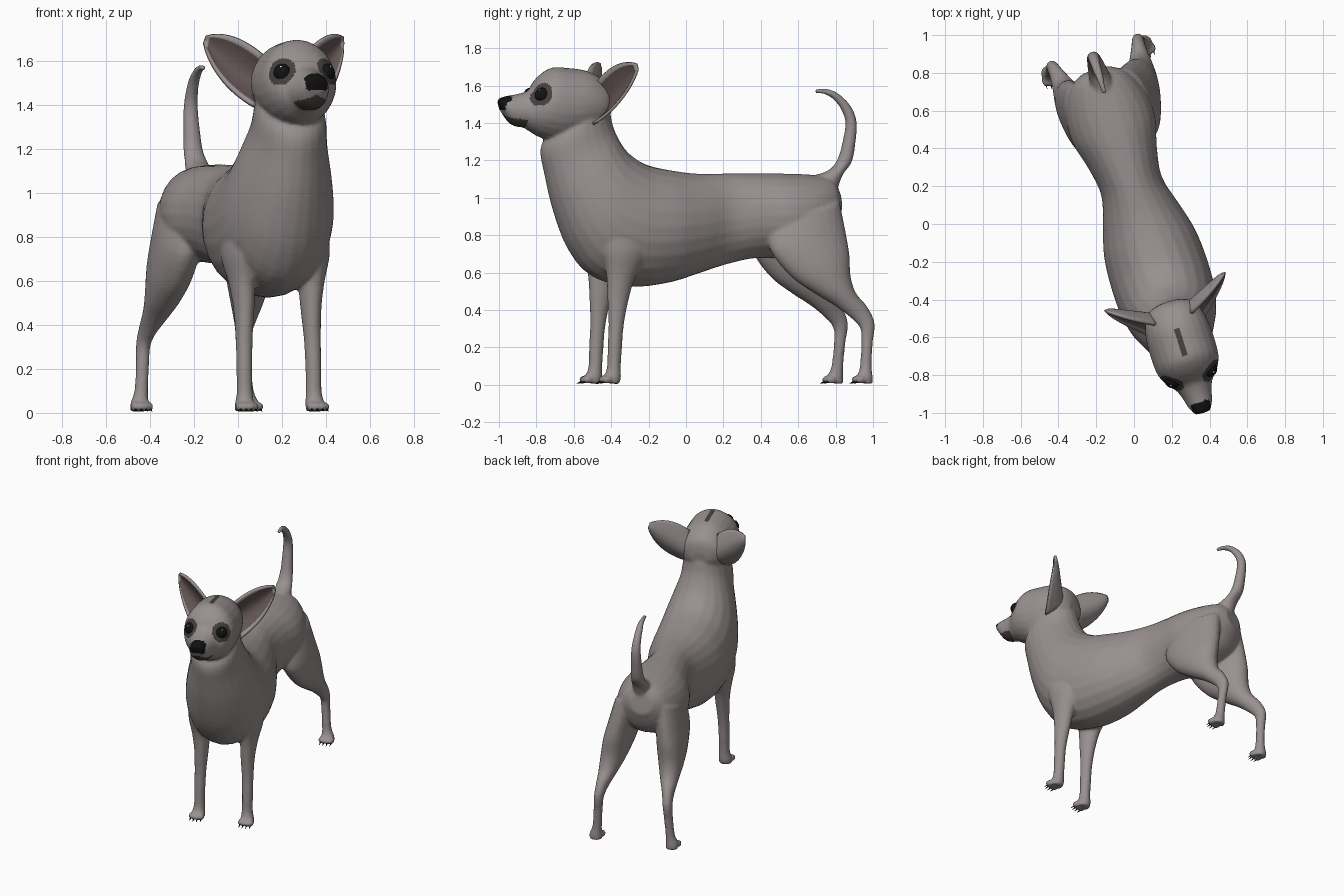
import bpy
import bmesh
import math
from mathutils import Matrix, Vector
from mathutils.bvhtree import BVHTree

if "Cube" in bpy.data.objects:
    bpy.data.objects.remove(bpy.data.objects["Cube"])

# The dog stands turned on the ground
TURN = math.radians(17.5)
PLACE = Matrix.Translation((.046, .014, 0)) @ Matrix.Rotation(TURN, 4, 'Z')


def material(name, colour):
    mat = bpy.data.materials.new(name)
    mat.use_nodes = True
    mat.diffuse_color = (*colour, 1)
    shader = mat.node_tree.nodes["Principled BSDF"]
    shader.inputs["Base Color"].default_value = (*colour, 1)
    shader.inputs["Roughness"].default_value = .8
    return mat


COAT = material("grey coat", (.315, .28, .277))
INNER = material("inner ear brown", (.125, .093, .09))
DARK = material("dark brown marking", (.062, .05, .05))
BLACK = material("black", (.006, .006, .006))
WHITE = material("eye glint", (.8, .8, .8))


def point(x, y, z):
    """Point on the dog, with y measured along the turned midline."""
    return Vector((x, (y - .014) / math.cos(TURN), z))


def add_object(name, bm, mats):
    mesh = bpy.data.meshes.new(name)
    bm.to_mesh(mesh)
    bm.free()
    ob = bpy.data.objects.new(name, mesh)
    bpy.context.collection.objects.link(ob)
    for mat in mats:
        mesh.materials.append(mat)
    ob.matrix_world = PLACE
    mesh.shade_smooth()
    return ob


def catmull(a, b, c, d, t):
    return [(2 * q + (r - p) * t + (2 * p - 5 * q + 4 * r - s) * t ** 2
             + (3 * q - p - 3 * r + s) * t ** 3) / 2
            for p, q, r, s in zip(a, b, c, d)]


def loft(bm, rows, side=1, steps=4, count=24):
    """Rows: first y, z; opposite y, z; half width; sideways centre."""
    rows = [tuple(r) + (0,) * (6 - len(r)) for r in rows]
    ext = [rows[0]] + rows + [rows[-1]]
    fine = [catmull(*ext[i:i + 4], k / steps)
            for i in range(len(rows) - 1) for k in range(steps)] + [rows[-1]]
    rings = []
    for y1, z1, y2, z2, w, x in fine:
        a, b = point(x * side, y1, z1), point(x * side, y2, z2)
        mid, arm = (a + b) / 2, (a - b) / 2
        angles = [math.tau * i / count for i in range(count)]
        rings.append([bm.verts.new(mid + arm * math.cos(t) + Vector((w * math.sin(t), 0, 0)))
                      for t in angles])
    faces = [bm.faces.new((p[i - 1], p[i], q[i], q[i - 1]))
             for p, q in zip(rings, rings[1:]) for i in range(count)]
    faces += [bm.faces.new(rings[0]), bm.faces.new(rings[-1])]
    bmesh.ops.recalc_face_normals(bm, faces=faces)


def ball(bm, centre, size, segments=14):
    m = Matrix.Translation(centre) @ Matrix.Diagonal((*size, 1))
    bmesh.ops.create_uvsphere(bm, u_segments=segments, v_segments=segments // 2 + 2,
                              radius=1, matrix=m)


# Profiles: top and bottom edge of each cross-section, and half width
torso = [(.80, 1.06, .82, .92, .08), (.76, 1.11, .76, .78, .16), (.65, 1.125, .62, .7, .22),
         (.5, 1.13, .5, .68, .23), (.35, 1.13, .35, .675, .19), (.2, 1.13, .2, .64, .168),
         (.05, 1.13, .05, .59, .21), (-.1, 1.15, -.1, .545, .252), (-.22, 1.18, -.3, .525, .265),
         (-.3, 1.23, -.5, .58, .26), (-.34, 1.27, -.62, .72, .242), (-.37, 1.32, -.7, .92, .21),
         (-.395, 1.38, -.75, 1.12, .175), (-.41, 1.45, -.772, 1.26, .162),
         (-.42, 1.5, -.72, 1.36, .15)]
head = [(-.41, 1.52, -.42, 1.42, .06), (-.43, 1.61, -.48, 1.36, .135),
        (-.52, 1.675, -.58, 1.32, .17), (-.64, 1.695, -.7, 1.3, .176),
        (-.72, 1.695, -.785, 1.325, .168), (-.79, 1.645, -.835, 1.355, .137),
        (-.835, 1.58, -.87, 1.375, .1), (-.9, 1.555, -.905, 1.38, .08),
        (-.96, 1.545, -.945, 1.4, .066), (-1.005, 1.53, -.985, 1.46, .044)]
tail = [(.8, 1.03, .68, 1.12, .06), (.83, 1.12, .765, 1.15, .054), (.88, 1.19, .81, 1.21, .044),
        (.9, 1.29, .835, 1.3, .038), (.907, 1.41, .85, 1.4, .032), (.87, 1.5, .825, 1.475, .027),
        (.8, 1.565, .78, 1.53, .022), (.735, 1.585, .73, 1.555, .016),
        (.685, 1.58, .685, 1.56, .012)]
front_leg = [(-.52, .85, -.24, .85, .07, .17), (-.5, .72, -.25, .72, .075, .175),
             (-.475, .6, -.32, .58, .058, .165), (-.467, .48, -.355, .46, .046, .16),
             (-.462, .33, -.383, .32, .038, .163), (-.467, .2, -.393, .2, .036, .165),
             (-.47, .1, -.4, .09, .036, .165), (-.485, .05, -.4, .04, .044, .168),
             (-.5, .015, -.41, .003, .046, .17)]
hind_leg = [(.4, .85, .78, .98, .1, .125), (.4, .72, .8, .82, .1, .15),
            (.5, .58, .81, .7, .095, .165), (.62, .49, .81, .58, .08, .175),
            (.73, .42, .835, .49, .06, .185), (.815, .35, .89, .42, .04, .2),
            (.853, .3, .928, .33, .032, .21), (.857, .22, .915, .22, .03, .216),
            (.847, .1, .907, .1, .031, .225), (.83, .05, .91, .04, .042, .235),
            (.82, .015, .91, .003, .045, .235)]
# The left hind leg is planted a little wider than the right
wide_hind_leg = [(*r[:5], r[5] + min(.055, .12 * (.9 - min(r[1], .9)))) for r in hind_leg]

# Coat: all fleshy parts fused into one smooth skin
bm = bmesh.new()
for rows in (torso, head, [(*r, .012) for r in tail]):
    loft(bm, rows)
toes = []
for rows, side, toe_y in ((front_leg, 1, -.495), (front_leg, -1, -.495),
                          (wide_hind_leg, 1, .825), (hind_leg, -1, .825)):
    loft(bm, rows, side)
    for k in (-1.5, -.5, .5, 1.5):
        toe = point(side * rows[-1][5] + k * .024, toe_y + abs(k) * .008, .028)
        toes.append(toe)
        ball(bm, toe, (.017, .03, .022))
body = add_object("body", bm, [])
fuse = body.modifiers.new("fuse", 'REMESH')
fuse.mode = 'VOXEL'
fuse.voxel_size = .01
relax = body.modifiers.new("relax", 'SMOOTH')
relax.factor = .5
relax.iterations = 5
graph = bpy.context.evaluated_depsgraph_get()
skin = bpy.data.meshes.new_from_object(body.evaluated_get(graph))
body.modifiers.clear()
body.data = skin
skin.materials.clear()
for mat in (COAT, DARK, BLACK):
    skin.materials.append(mat)
skin.shade_smooth()

# Markings: eye patches, nose, lips and forehead stripe
eye_spot = point(.112, -.81, 1.555)
for face in skin.polygons:
    c = face.center
    x, y, z = abs(c.x), c.y * math.cos(TURN) + .014, c.z
    if y < -.94 and z > 1.47 and x < .052:
        face.material_index = 2
    elif (Vector((x, c.y, z)) - eye_spot).length < .067:
        face.material_index = 1
    elif y < -.865 and 1.378 < z < 1.447 - x * .4:
        face.material_index = 1
    elif x < .014 and -.7 < y < -.55 and z > 1.6:
        face.material_index = 1

# Eyes, set into the skin
tree = BVHTree.FromPolygons([v.co for v in skin.vertices],
                            [p.vertices[:] for p in skin.polygons])
for side, label in ((1, "left"), (-1, "right")):
    spot, normal, _, _ = tree.find_nearest(Vector((eye_spot.x * side, eye_spot.y, eye_spot.z)))
    bm = bmesh.new()
    ball(bm, spot - normal * .022, (.042, .042, .042), 20)
    add_object(label + "_eye", bm, [BLACK])
    bm = bmesh.new()
    shine = (normal + Vector((0, 0, .5))).normalized()
    ball(bm, spot - normal * .022 + shine * .039, (.006, .006, .006), 8)
    add_object(label + "_eye_glint", bm, [WHITE])


def bezier(a, b, c, t):
    return a * (1 - t) ** 2 + b * 2 * t * (1 - t) + c * t * t


# Ears: cupped shells between a lower and an upper edge
def ear(name, side, rows=12, cols=12):
    tip = point(.332, -.37, 1.712)
    lower = (point(.15, -.55, 1.4), point(.3, -.43, 1.5), tip - Vector((0, 0, .03)))
    upper = (point(.1, -.51, 1.62), point(.23, -.45, 1.745), tip)
    cup = Vector((-.25, .9, -.25)) * .085
    bm = bmesh.new()
    grid = []
    for i in range(rows + 1):
        t = i / rows
        low, high = bezier(*lower, t), bezier(*upper, t)
        line = []
        for j in range(cols + 1):
            v = j / cols
            p = low.lerp(high, v) + cup * math.sin(math.pi * v) * (1 - t) ** .7
            line.append(bm.verts.new((p.x * side, p.y, p.z)))
        grid.append(line)
    for i in range(rows):
        for j in range(cols):
            f = bm.faces.new((grid[i][j], grid[i + 1][j],
                              grid[i + 1][j + 1], grid[i][j + 1]))
            f.material_index = int(j in (0, cols - 1) or i == rows - 1)
    bm.normal_update()
    if sum((f.normal for f in bm.faces), Vector()).y > 0:
        bmesh.ops.reverse_faces(bm, faces=bm.faces[:])
    ob = add_object(name, bm, [INNER, COAT])
    shell = ob.modifiers.new("thickness", 'SOLIDIFY')
    shell.thickness = .016
    shell.offset = -1
    shell.material_offset = shell.material_offset_rim = 1


ear("left_ear", 1)
ear("right_ear", -1)

# Claws on every toe
bm = bmesh.new()
for toe in toes:
    m = Matrix.Translation(toe + Vector((0, -.03, -.017))) @ Matrix.Rotation(math.radians(110), 4, 'X')
    bmesh.ops.create_cone(bm, cap_ends=True, segments=6, radius1=.005, radius2=.001,
                          depth=.024, matrix=m)
add_object("claws", bm, [BLACK])
